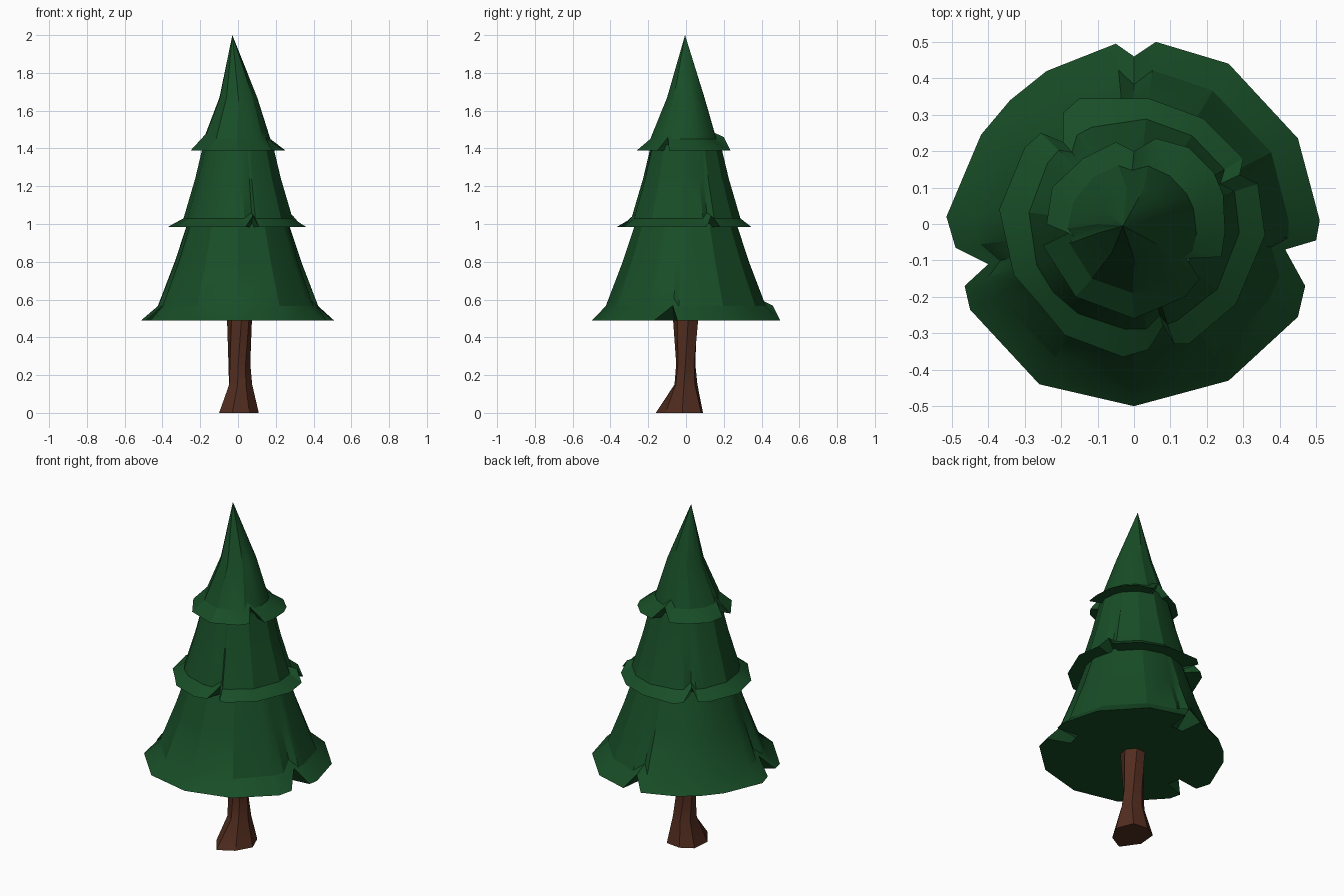
import bpy, bmesh, math
from mathutils import Vector

if "Cube" in bpy.data.objects:
    bpy.data.objects.remove(bpy.data.objects["Cube"])


def material(name, color):
    m = bpy.data.materials.new(name)
    m.diffuse_color = (*color, 1)
    m.use_nodes = True
    m.node_tree.nodes["Principled BSDF"].inputs["Base Color"].default_value = m.diffuse_color
    return m


def loft(name, rings, mat, apex=None):
    """Skin equal-length point rings from bottom to top and close the ends."""
    bm = bmesh.new()
    loops = [[bm.verts.new(p) for p in r] for r in rings]
    n = len(loops[0])
    for a, b in zip(loops, loops[1:]):
        for i in range(n):
            j = (i + 1) % n
            bm.faces.new((a[i], a[j], b[j], b[i]))
    bm.faces.new(loops[0][::-1])
    if apex:
        tip = bm.verts.new(apex)
        for i in range(n):
            bm.faces.new((loops[-1][i], loops[-1][(i + 1) % n], tip))
    else:
        bm.faces.new(loops[-1])
    bmesh.ops.recalc_face_normals(bm, faces=bm.faces)
    me = bpy.data.meshes.new(name)
    bm.to_mesh(me)
    bm.free()
    me.materials.append(mat)
    ob = bpy.data.objects.new(name, me)
    bpy.context.collection.objects.link(ob)
    bpy.context.view_layer.objects.active = ob
    ob.select_set(True)
    bpy.ops.object.shade_smooth_by_angle(angle=math.radians(25))
    ob.select_set(False)


def tier(name, outline, notches, z, lift, profile, apex=None):
    """Foliage skirt: ragged rim outline, then rounder rings (z, radius, centre x, centre y)."""
    n = len(outline)
    inner = profile[0][1] * 0.85
    dirs = [Vector(p).normalized() for p in outline]
    rings = [[(d.x * inner, d.y * inner, z) for d in dirs],
             [(x, y, z + (lift if i in notches else 0)) for i, (x, y) in enumerate(outline)]]
    for k, (h, r, cx, cy) in enumerate(profile):
        ring = []
        for i, d in enumerate(dirs):
            s = r * ((0.9, 0.96, 1, 1)[k] if i in notches else 1)
            ring.append((cx + d.x * s, cy + d.y * s, h + (lift * 0.5 if k == 0 and i in notches else 0)))
        rings.append(ring)
    loft(name, rings, green, apex)


green = material("needles", (0.009, 0.075, 0.02))
brown = material("bark", (0.085, 0.026, 0.014))

# Bottom skirt
tier("lower_foliage",
     [(.51, .01), (.45, .235), (.26, .44), (.06, .5), (0, .46), (-.05, .495), (-.24, .42),
      (-.34, .34), (-.42, .245), (-.515, .02), (-.49, -.065), (-.4, -.11), (-.465, -.17),
      (-.45, -.235), (-.26, -.44), (0, -.5), (.26, -.43), (.45, -.255), (.47, -.17),
      (.415, -.07), (.5, -.045)],
     (4, 11, 19), .488, .08,
     [(.565, .425, 0, 0), (.8, .335, 0, 0), (1.02, .262, 0, 0)])

# Middle skirt
tier("middle_foliage",
     [(.34, .11), (.36, -.03), (.28, -.22), (.15, -.33), (.11, -.33), (.08, -.28), (.04, -.345),
      (-.03, -.365), (-.19, -.305), (-.26, -.22), (-.33, -.14), (-.37, .04), (-.3, .21),
      (-.255, .25), (-.195, .225), (-.195, .305), (-.15, .345), (.04, .345), (.19, .29),
      (.3, .18), (.29, .135)],
     (5, 14, 20), .985, .06,
     [(1.03, .29, 0, 0), (1.24, .228, 0, 0), (1.42, .185, 0, 0)])

# Top skirt with pointed tip
tier("upper_foliage",
     [(.245, .08), (.25, -.02), (.24, -.09), (.145, -.095), (.18, -.15), (.14, -.2), (0, -.26),
      (-.16, -.2), (-.25, -.06), (-.18, -.025), (-.24, 0), (-.225, .1), (-.14, .18),
      (-.05, .225), (0, .2), (.06, .235), (.15, .21), (.22, .14)],
     (3, 9, 14), 1.39, .07,
     [(1.45, .177, -.005, -.012), (1.67, .1, .002, 0)], apex=(-.03, -.005, 2))

# Trunk with flared roots, tapering to a narrow waist and twisting slightly
base = [(.11, -.02), (.07, .08), (-.02, .09), (-.09, .05), (-.1, -.06), (-.03, -.16), (.06, -.11)]
trunk = [[(x, y, 0) for x, y in base]]
for z, rx, ry, cx, cy, turn in ((.15, .066, .062, .01, 0, 0), (.26, .06, .052, .005, 0, .12),
                                (.5, .067, .07, .008, 0, .35)):
    trunk.append([(cx + rx * math.cos(a + turn), cy + ry * math.sin(a + turn), z)
                  for a in (math.atan2(y, x) for x, y in base)])
loft("trunk", trunk, brown)
